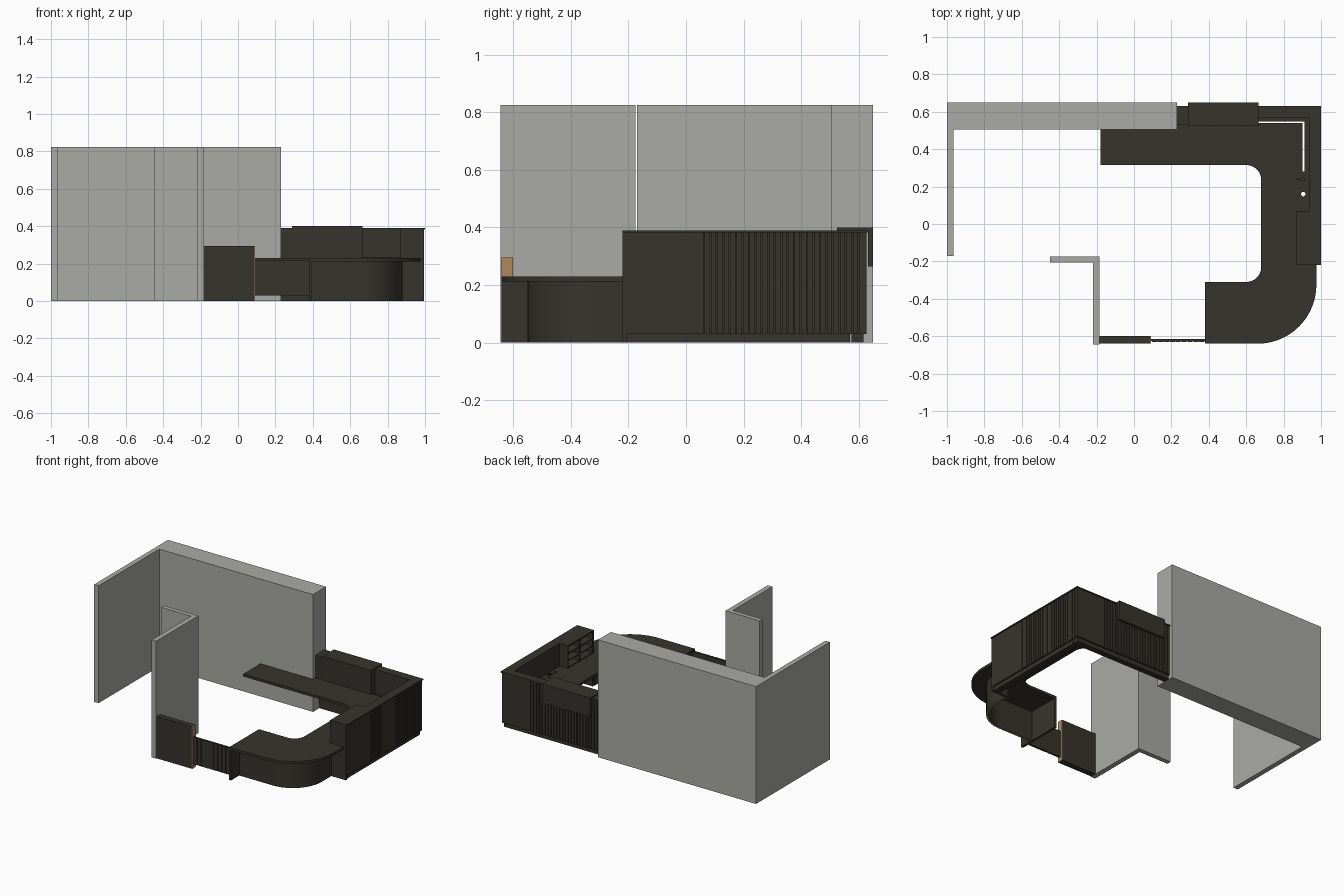
import bpy, bmesh, math

if "Cube" in bpy.data.objects:
    bpy.data.objects.remove(bpy.data.objects["Cube"])


def material(name, rgb):
    m = bpy.data.materials.new(name)
    m.use_nodes = True
    m.diffuse_color = (*rgb, 1)
    m.node_tree.nodes["Principled BSDF"].inputs["Base Color"].default_value = (*rgb, 1)
    return m


GREY = material("wall grey", (0.4, 0.4, 0.38))
DARK = material("dark olive", (0.036, 0.034, 0.026))
WOOD = material("wood edge", (0.42, 0.25, 0.11))


def prism(name, pts, z0, z1, mat=DARK, under=None):
    """Extrude a flat outline upwards; optionally colour the underside."""
    bm = bmesh.new()
    base = bm.faces.new([bm.verts.new((x, y, z0)) for x, y in pts])
    ext = bmesh.ops.extrude_face_region(bm, geom=[base], use_keep_orig=True)
    verts = [g for g in ext["geom"] if isinstance(g, bmesh.types.BMVert)]
    bmesh.ops.translate(bm, verts=verts, vec=(0, 0, z1 - z0))
    bmesh.ops.recalc_face_normals(bm, faces=bm.faces[:])
    if under:
        for f in bm.faces:
            f.material_index = int(f.normal.z < -0.9)
    me = bpy.data.meshes.new(name)
    bm.to_mesh(me)
    bm.free()
    me.materials.append(mat)
    if under:
        me.materials.append(under)
    ob = bpy.data.objects.new(name, me)
    bpy.context.collection.objects.link(ob)
    return ob


def box(name, x0, x1, y0, y1, z0, z1, mat=DARK):
    return prism(name, [(x0, y0), (x1, y0), (x1, y1), (x0, y1)], z0, z1, mat)


def arc(cx, cy, r, a0, a1, n=24):
    return [(cx + r * math.cos(math.radians(a0 + (a1 - a0) * i / n)),
             cy + r * math.sin(math.radians(a0 + (a1 - a0) * i / n))) for i in range(n + 1)]


def smooth(ob):
    bpy.ops.object.select_all(action="DESELECT")
    ob.select_set(True)
    bpy.context.view_layer.objects.active = ob
    bpy.ops.object.shade_smooth_by_angle(angle=math.radians(30))


# Room walls
H = 0.825
box("back_wall", -1, 0.23, 0.505, 0.65, 0, H, GREY)
box("left_wall", -1, -0.965, -0.17, 0.505, 0, H, GREY)
prism("corner_wall", [(-0.45, -0.207), (-0.22, -0.207), (-0.22, -0.645), (-0.185, -0.645),
                      (-0.185, -0.175), (-0.45, -0.175)], 0, H, GREY)

# Entry panel with wood edge, and slatted gate
box("entry_panel", -0.185, 0.086, -0.64, -0.6, 0, 0.295)
box("entry_panel_edge", 0.086, 0.092, -0.64, -0.6, 0, 0.295, WOOD)
box("gate", 0.092, 0.38, -0.626, -0.616, 0.03, 0.22)
for i in range(9):
    x = 0.095 + i * 0.0317
    box("gate_slat", x, x + 0.028, -0.63, -0.626, 0.03, 0.22)

# U-shaped worktop with a cable hole
outline = [(0.38, -0.64)] + arc(0.66, -0.325, 0.315, -90, 0)
outline += [(0.975, -0.22), (0.935, -0.22), (0.935, 0.28), (0.9, 0.28), (0.9, 0.54),
            (0.23, 0.54), (0.23, 0.505), (-0.18, 0.505), (-0.18, 0.315)]
outline += arc(0.6, 0.235, 0.08, 90, 0, 12) + arc(0.6, -0.23, 0.08, 0, -90, 12) + [(0.38, -0.31)]
worktop = prism("worktop", outline, 0.212, 0.23)
hole = prism("hole_cutter", arc(0.905, 0.16, 0.012, 0, 345, 23), 0.19, 0.25)
hole.hide_render = True
hole.hide_set(True)
cut = worktop.modifiers.new("hole", "BOOLEAN")
cut.object = hole
cut.solver = "EXACT"
smooth(worktop)

# Curved counter front and end panel
outer = [(0.395, -0.55)] + arc(0.655, -0.325, 0.225, -90, 0) + [(0.88, -0.22)]
inner = [(0.395, -0.535)] + arc(0.655, -0.325, 0.21, -90, 0) + [(0.865, -0.22)]
smooth(prism("curved_front", outer + inner[::-1], 0, 0.212, DARK, WOOD))
box("counter_end_panel", 0.38, 0.395, -0.64, -0.31, 0, 0.212)

# Right and rear high screens with skirting and cap
box("right_screen", 0.935, 0.988, -0.205, 0.57, 0.03, 0.382)
box("right_skirting", 0.94, 0.984, -0.205, 0.57, 0, 0.03)
box("rear_screen", 0.23, 0.988, 0.57, 0.62, 0.03, 0.382)
box("rear_skirting", 0.23, 0.984, 0.575, 0.616, 0, 0.03)
prism("screen_cap", [(0.87, -0.22), (1, -0.22), (1, 0.632), (0.23, 0.632), (0.23, 0.57),
                     (0.935, 0.57), (0.935, 0.07), (0.87, 0.07)], 0.382, 0.39)
box("screen_end_panel", 0.87, 0.994, -0.22, -0.205, 0, 0.382)
box("plain_cladding", 0.988, 0.994, -0.205, 0.06, 0.03, 0.382)
for i in range(25):
    y = 0.064 + i * 0.0224
    box("right_slat", 0.988, 0.994, y, y + 0.018, 0.03, 0.382)
for i in range(24):
    x = 0.232 + i * 0.0224
    box("rear_slat", x, x + 0.018, 0.62, 0.627, 0.03, 0.382)
box("rear_cladding", 0.77, 0.994, 0.62, 0.627, 0.03, 0.382)

# Low ledge between the worktop and the screens
box("right_ledge", 0.912, 0.935, 0.28, 0.57, 0.2, 0.232)
box("rear_ledge", 0.23, 0.912, 0.548, 0.57, 0.2, 0.232)

# Open cubby shelves facing inwards
box("cubby_back", 0.925, 0.935, -0.205, 0.07, 0.23, 0.382)
for y in (-0.07, 0.062):
    box("cubby_divider", 0.87, 0.925, y, y + 0.008, 0.23, 0.382)
for z in (0.23, 0.279, 0.33):
    box("cubby_shelf", 0.872, 0.925, -0.205, 0.062, z, z + 0.006)

# Rear display: cabinet, top plate and overhanging outer plate
box("display_cabinet", 0.23, 0.665, 0.53, 0.57, 0.23, 0.39)
box("display_top", 0.29, 0.665, 0.525, 0.65, 0.39, 0.4)
box("display_plate", 0.29, 0.665, 0.632, 0.65, 0.265, 0.39)

# Small tap on the worktop
smooth(prism("tap_base", arc(0.9, 0.24, 0.012, 0, 345, 23), 0.23, 0.25))
box("tap_spout", 0.87, 0.905, 0.236, 0.244, 0.25, 0.257)
